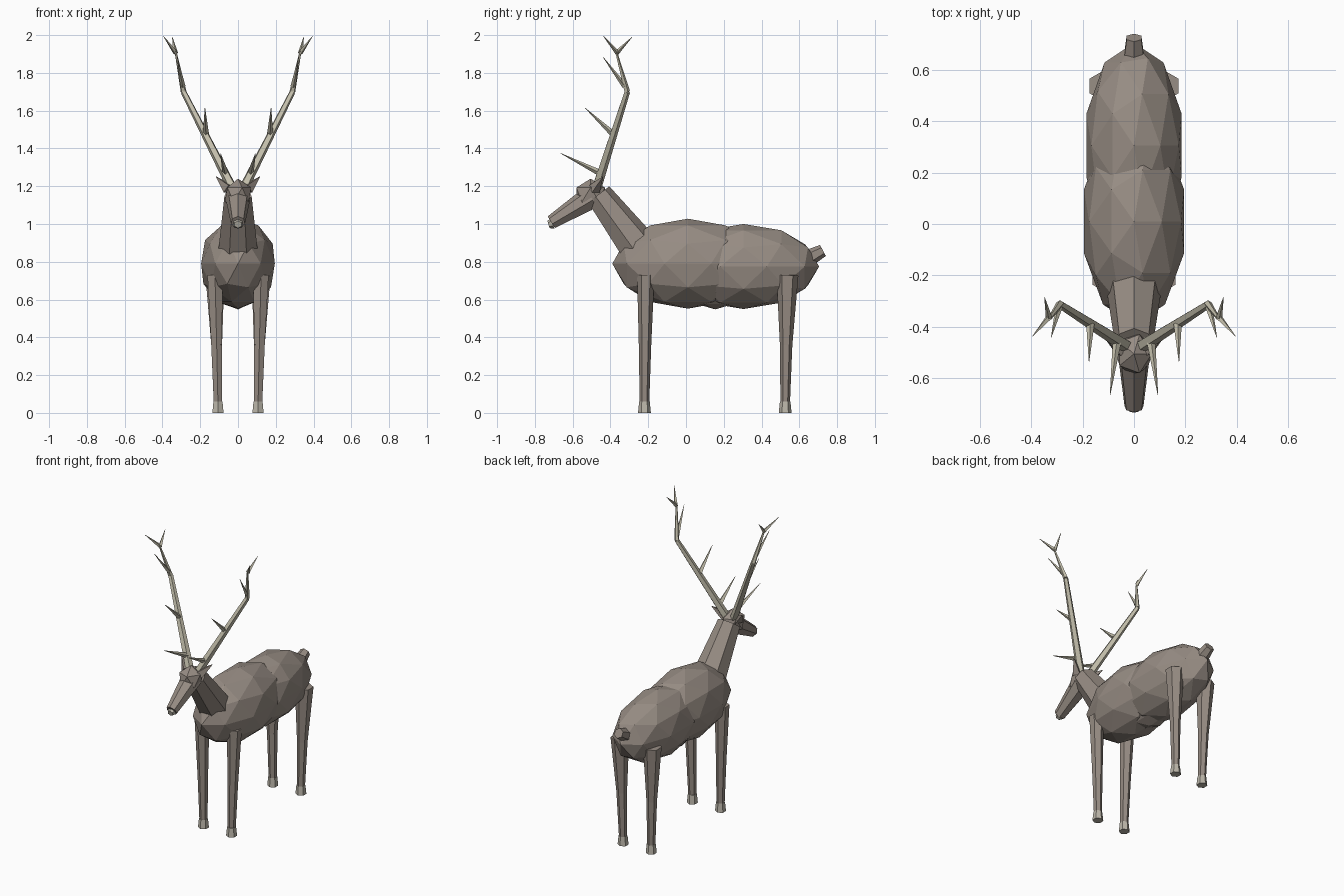
import bpy
from mathutils import Vector, Matrix

cube = bpy.data.objects.get("Cube")
if cube:
    bpy.data.objects.remove(cube, do_unlink=True)


def material(name, rgb):
    m = bpy.data.materials.new(name)
    m.use_nodes = True
    color = (*rgb, 1)
    m.diffuse_color = color
    m.node_tree.nodes["Principled BSDF"].inputs["Base Color"].default_value = color
    return m


COAT = material("coat_brown", (0.31, 0.265, 0.23))
BONE = material("antler_bone", (0.56, 0.53, 0.42))
HOOF = material("pale_hoof", (0.50, 0.47, 0.40))


def finish(name, mat):
    ob = bpy.context.object
    ob.name = name
    ob.data.materials.append(mat)
    return ob


def blob(name, center, radii, mat, detail=2):
    bpy.ops.mesh.primitive_ico_sphere_add(subdivisions=detail, radius=1, location=center)
    ob = finish(name, mat)
    ob.scale = radii
    return ob


def limb(name, start, end, r1, r2, mat, sides=6):
    """Tapered prism between two points; its first corner points sideways."""
    a, b = Vector(start), Vector(end)
    bpy.ops.mesh.primitive_cone_add(vertices=sides, radius1=r1, radius2=r2,
                                    depth=(b - a).length)
    ob = finish(name, mat)
    z = (b - a).normalized()
    y = z.cross(Vector((1, 0, 0))).normalized()
    x = y.cross(z)
    turn = Matrix((x, y, z)).transposed().to_4x4()
    ob.matrix_world = Matrix.Translation((a + b) / 2) @ turn
    return ob


# Torso: overlapping faceted masses
blob("chest", (0, 0.01, 0.79), (0.205, 0.4, 0.238), COAT)
blob("hindquarters", (0, 0.305, 0.775), (0.195, 0.4, 0.225), COAT)
blob("belly", (0, 0.155, 0.745), (0.15, 0.2, 0.197), COAT)
limb("tail", (0, 0.65, 0.82), (0, 0.725, 0.86), 0.045, 0.033, COAT)

# Neck and head
limb("neck", (0, -0.22, 0.83), (0, -0.465, 1.155), 0.112, 0.074, COAT, 7)
blob("skull", (0, -0.505, 1.155), (0.078, 0.088, 0.085), COAT, 1)
limb("muzzle", (0, -0.5, 1.14), (0, -0.712, 1.008), 0.066, 0.038, COAT, 7)
limb("nose", (0, -0.705, 1.004), (0, -0.728, 0.997), 0.03, 0.02, HOOF, 6)

for side, s in (("left", 1), ("right", -1)):
    def pt(x, y, z):
        return (s * x, y, z)

    limb(side + "_ear", pt(0.05, -0.485, 1.185), pt(0.115, -0.44, 1.25), 0.034, 0.002, COAT, 4)

    # Legs: thigh, shin and hoof
    for pair, top_y, knee_y, foot_y, r in (("front", -0.213, -0.217, -0.22, 0.046),
                                           ("hind", 0.537, 0.53, 0.525, 0.058)):
        leg = side + "_" + pair
        knee = pt(0.113, knee_y, 0.36)
        limb(leg + "_upper_leg", knee, pt(0.122, top_y, 0.73), 0.033, r, COAT)
        limb(leg + "_lower_leg", pt(0.106, foot_y, 0.04), knee, 0.025, 0.033, COAT)
        limb(leg + "_hoof", pt(0.106, foot_y, 0), pt(0.106, foot_y, 0.06), 0.034, 0.028, HOOF)

    # Antler: bent beam, forward tines and a forked crown
    elbow = pt(0.288, -0.312, 1.7)
    limb(side + "_antler_beam", pt(0.03, -0.475, 1.19), elbow, 0.027, 0.016, BONE, 5)
    limb(side + "_antler_upper", elbow, pt(0.328, -0.367, 1.9), 0.016, 0.006, BONE, 5)
    tines = (
        ("brow", (0.066, -0.455, 1.27), (0.093, -0.665, 1.375), 0.017),
        ("middle", (0.17, -0.39, 1.48), (0.175, -0.535, 1.615), 0.016),
        ("upper", (0.292, -0.325, 1.73), (0.322, -0.44, 1.885), 0.014),
        ("crown_front", (0.33, -0.362, 1.905), (0.395, -0.437, 1.995), 0.013),
        ("crown_back", (0.33, -0.368, 1.905), (0.348, -0.285, 1.99), 0.013),
    )
    for name, base, tip, r in tines:
        limb(side + "_" + name + "_tine", pt(*base), pt(*tip), r, 0.001, BONE, 4)
